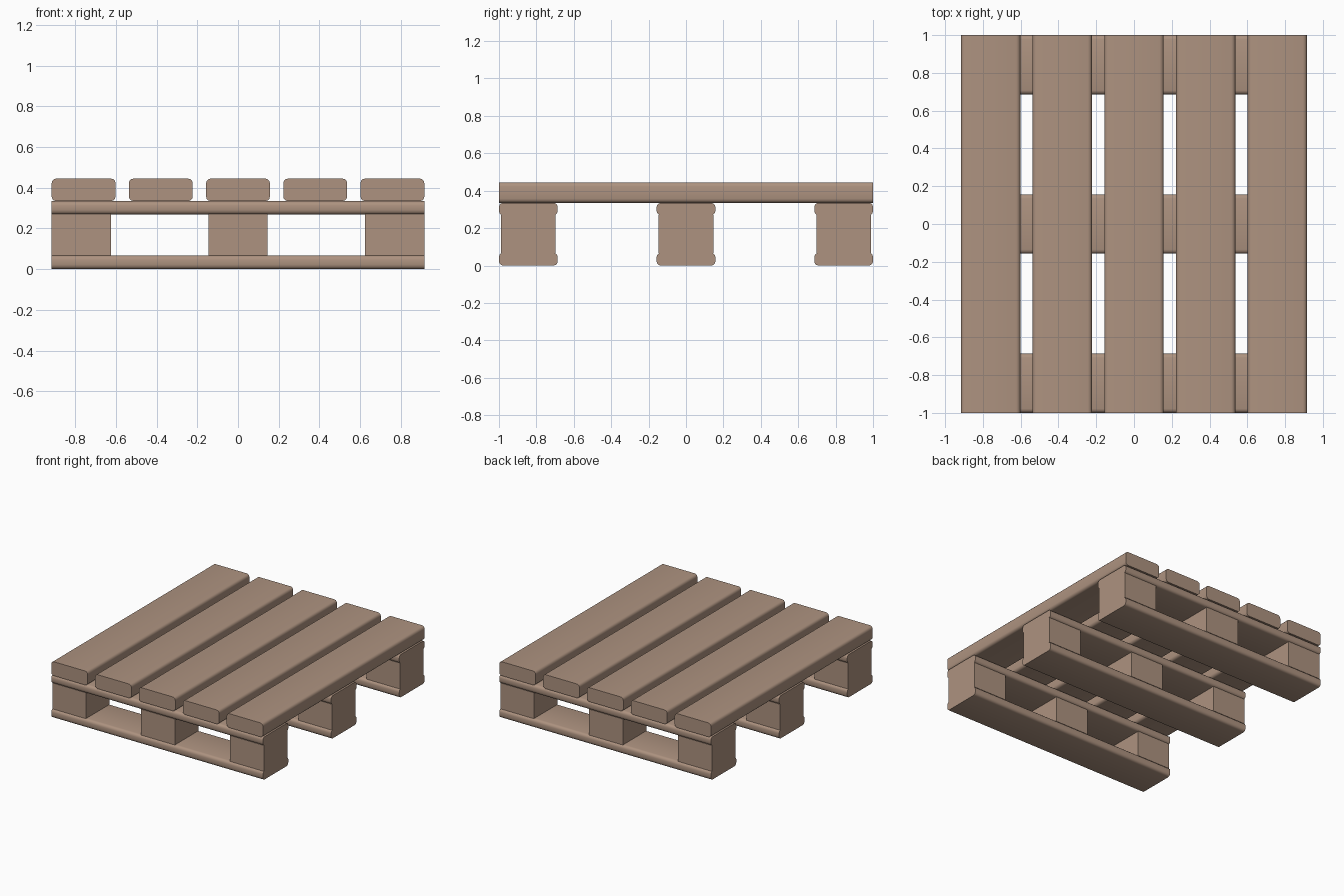
import bpy
import bmesh
import math

cube = bpy.data.objects.get("Cube")
if cube:
    bpy.data.objects.remove(cube, do_unlink=True)

# Single wood colour
wood = bpy.data.materials.new("brown wood")
wood.use_nodes = True
colour = (0.42, 0.29, 0.215, 1)
wood.diffuse_color = colour
wood.node_tree.nodes["Principled BSDF"].inputs["Base Color"].default_value = colour


def timber(name, centre, size, long_axis=None, radius=0.022):
    """Box; with a long axis, the edges along it are rounded."""
    bm = bmesh.new()
    bmesh.ops.create_cube(bm, size=1)
    bmesh.ops.scale(bm, vec=size, verts=bm.verts)
    if long_axis is not None:
        edges = [e for e in bm.edges
                 if abs(e.verts[0].co[long_axis] - e.verts[1].co[long_axis]) > 0.5]
        bmesh.ops.bevel(bm, geom=edges, offset=radius, segments=3,
                        profile=0.5, affect='EDGES')
    mesh = bpy.data.meshes.new(name)
    bm.to_mesh(mesh)
    bm.free()
    mesh.materials.append(wood)
    obj = bpy.data.objects.new(name, mesh)
    obj.location = centre
    bpy.context.collection.objects.link(obj)
    if long_axis is not None:
        bpy.ops.object.select_all(action='DESELECT')
        obj.select_set(True)
        bpy.context.view_layer.objects.active = obj
        bpy.ops.object.shade_smooth_by_angle(angle=math.radians(40))
    return obj


# Deck boards running front to back
for i in range(5):
    timber(f"deck_board_{i + 1}", ((i - 2) * 0.3795, 0, 0.39),
           (0.314, 2, 0.11), long_axis=1)

# Three rows: bottom runner, blocks, upper cross board
for row, side in (("front", -1), ("middle", 0), ("back", 1)):
    y = side * 0.843
    timber(f"{row}_bottom_runner", (0, y, 0.034), (1.832, 0.314, 0.068), long_axis=0)
    timber(f"{row}_cross_board", (0, y, 0.302), (1.832, 0.314, 0.066), long_axis=0)
    for column, x in (("right", -0.77), ("centre", 0), ("left", 0.77)):
        timber(f"{row}_{column}_block", (x, y, 0.1685), (0.292, 0.292, 0.203))
